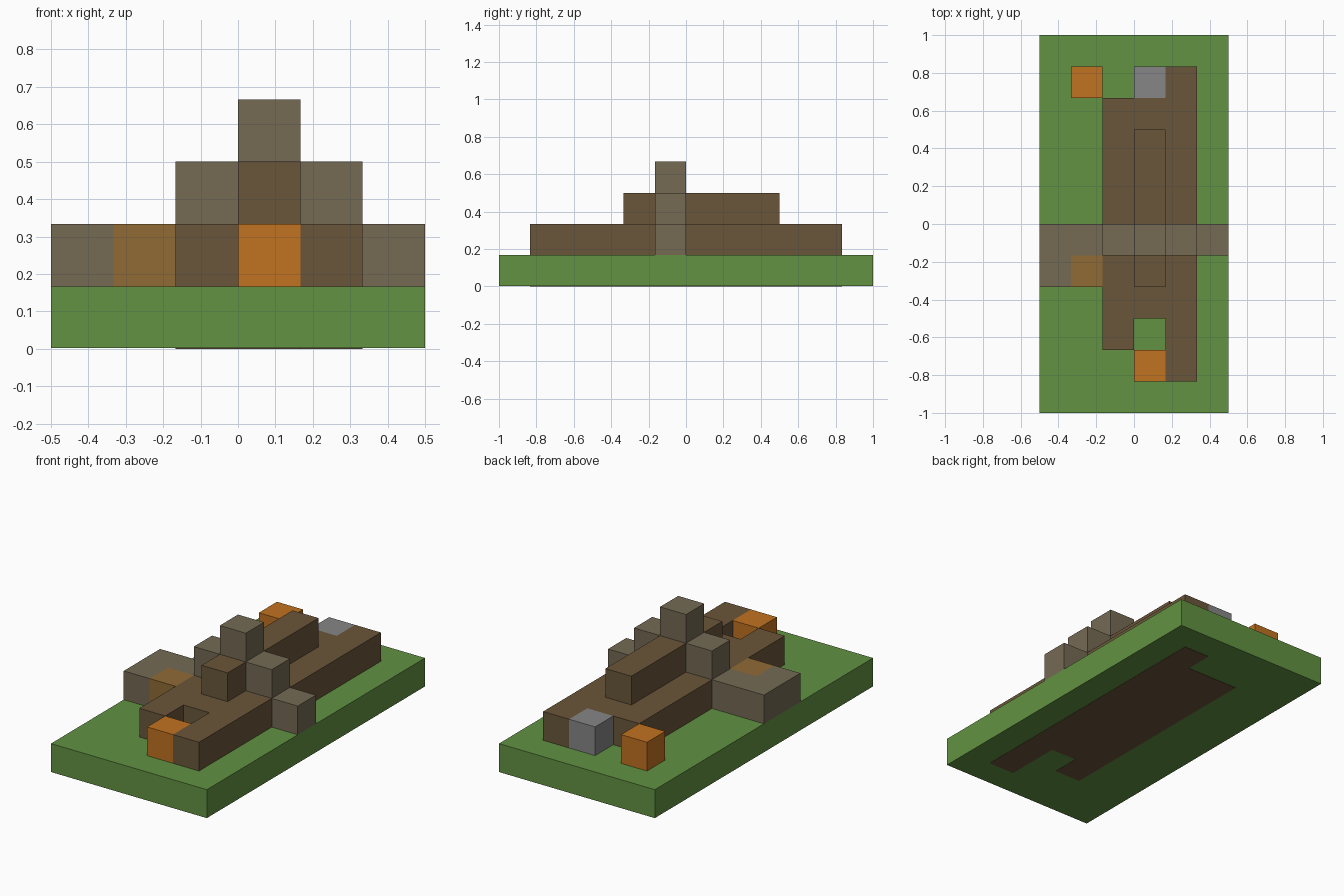
import bpy
import bmesh
from mathutils import Vector

U = 1 / 6  # edge of one building block

default_cube = bpy.data.objects.get("Cube")
if default_cube:
    bpy.data.objects.remove(default_cube, do_unlink=True)


def material(name, rgb):
    """Flat material from 0-255 display values, converted to linear."""
    linear = [((c / 255 + 0.055) / 1.055) ** 2.4 for c in rgb]
    mat = bpy.data.materials.new(name)
    mat.use_nodes = True
    mat.diffuse_color = (*linear, 1)
    mat.node_tree.nodes["Principled BSDF"].inputs["Base Color"].default_value = (*linear, 1)
    return mat


green = material("grass green", (98, 146, 66))
brown = material("earth brown", (106, 86, 58))
taupe = material("taupe", (117, 106, 84))
mustard = material("mustard", (144, 107, 53))
orange = material("orange", (193, 114, 33))
grey = material("grey", (134, 134, 134))


def prism(name, mat, outline, direction):
    """Extrude a flat outline, given in block units, along a direction."""
    bm = bmesh.new()
    face = bm.faces.new([bm.verts.new(Vector(p) * U) for p in outline])
    moved = bmesh.ops.extrude_face_region(bm, geom=[face], use_keep_orig=True)
    verts = [g for g in moved["geom"] if isinstance(g, bmesh.types.BMVert)]
    bmesh.ops.translate(bm, verts=verts, vec=Vector(direction) * U)
    bmesh.ops.recalc_face_normals(bm, faces=bm.faces)
    mesh = bpy.data.meshes.new(name)
    bm.to_mesh(mesh)
    bm.free()
    mesh.materials.append(mat)
    obj = bpy.data.objects.new(name, mesh)
    bpy.context.collection.objects.link(obj)
    return obj


def box(name, mat, x, y, z):
    """Block spanning the given (low, high) ranges in block units."""
    outline = [(x[0], y[0], z[0]), (x[1], y[0], z[0]), (x[1], y[1], z[0]), (x[0], y[1], z[0])]
    return prism(name, mat, outline, (0, 0, z[1] - z[0]))


# Ground slab, its underside a hair above the body that passes through it
box("ground_slab", green, (-3, 3), (-6, 6), (0.01, 1))

# Long body with a notch at each end, reaching down through the slab
body = [(2, -5), (2, 5), (1, 5), (1, 4), (-1, 4), (-1, -4), (0, -4), (0, -3), (1, -3), (1, -5)]
prism("main_body", brown, [(x, y, 0) for x, y in body], (0, 0, 2))

# Raised ridge along the body
box("top_ridge", brown, (0, 1), (-2, 3), (2, 3))

# Stepped cross wall
steps = [(-3, 1), (3, 1), (3, 2), (2, 2), (2, 3), (1, 3), (1, 4),
         (0, 4), (0, 3), (-1, 3), (-1, 2), (-3, 2)]
prism("stepped_cross_wall", taupe, [(x, -1, z) for x, z in steps], (0, 1, 0))

# Single blocks standing on the slab: name, material, low x, low y
for name, mat, x, y in [
    ("side_block", taupe, -3, -2),
    ("mustard_block", mustard, -2, -2),
    ("front_block", orange, 0, -5),
    ("back_corner_block", orange, -2, 4),
    ("back_grey_block", grey, 0, 4),
]:
    box(name, mat, (x, x + 1), (y, y + 1), (1, 2))
